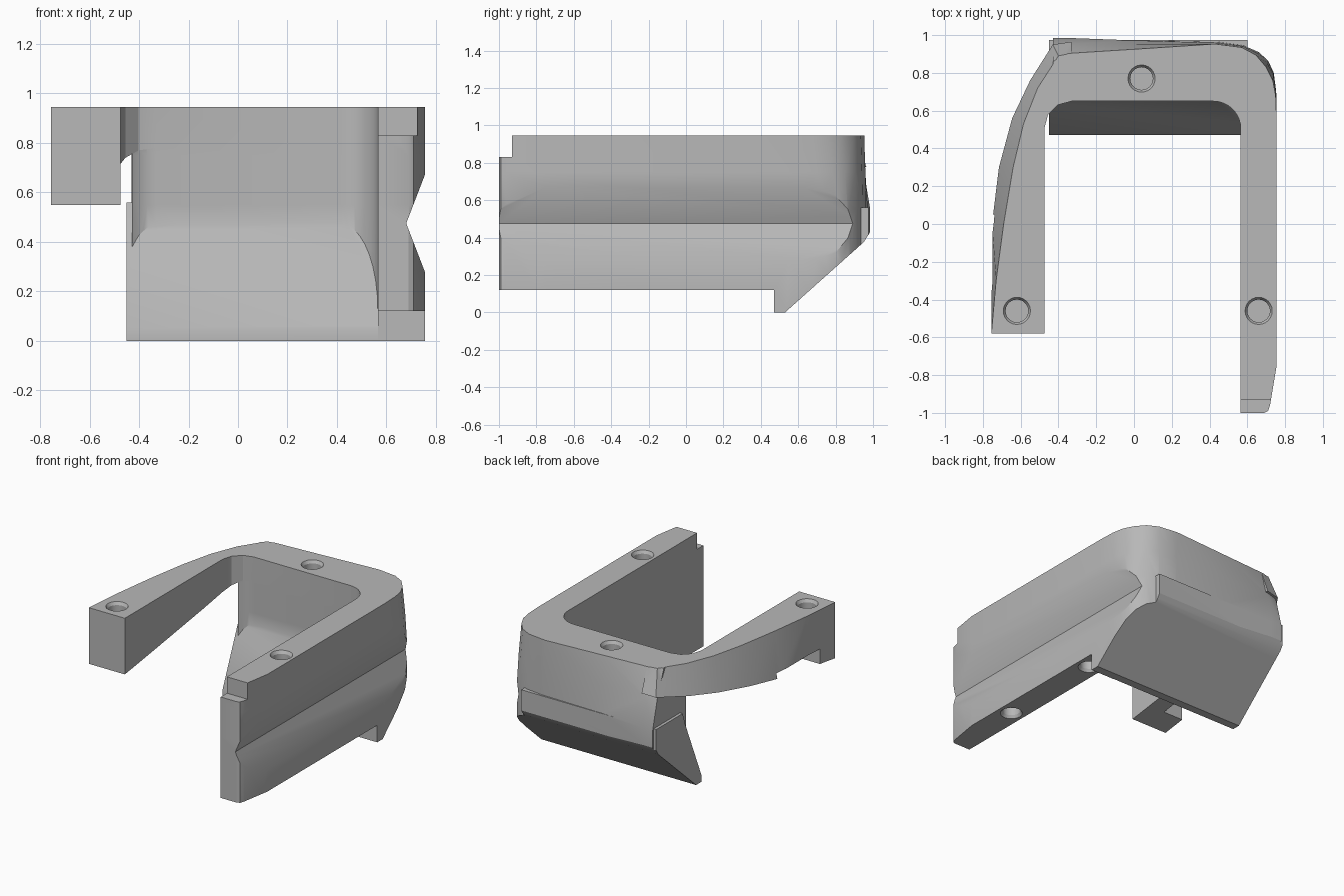
import bpy, bmesh
from math import sin, cos, radians

if "Cube" in bpy.data.objects:
    bpy.data.objects.remove(bpy.data.objects["Cube"], do_unlink=True)

grey = bpy.data.materials.new("plain_grey")
grey.use_nodes = True
grey.diffuse_color = (0.48, 0.48, 0.48, 1)
grey.node_tree.nodes["Principled BSDF"].inputs["Base Color"].default_value = grey.diffuse_color
TOP = 0.945


def loft(name, rings):
    """Skin a list of equal-length closed rings and cap both ends."""
    bm = bmesh.new()
    loops = [[bm.verts.new(p) for p in ring] for ring in rings]
    n = len(loops[0])
    for a, b in zip(loops, loops[1:]):
        for i in range(n):
            j = (i + 1) % n
            bm.faces.new((a[i], a[j], b[j], b[i]))
    bm.faces.new(loops[0][::-1])
    bm.faces.new(loops[-1])
    bmesh.ops.recalc_face_normals(bm, faces=bm.faces)
    bmesh.ops.triangulate(bm, faces=bm.faces)
    mesh = bpy.data.meshes.new(name)
    bm.to_mesh(mesh)
    bm.free()
    mesh.materials.append(grey)
    ob = bpy.data.objects.new(name, mesh)
    bpy.context.collection.objects.link(ob)
    return ob


def prism_x(name, profile, x0, x1):
    return loft(name, [[(x, y, z) for y, z in profile] for x in (x0, x1)])


def box(name, x0, x1, y0, y1, z0, z1):
    return prism_x(name, [(y0, z0), (y1, z0), (y1, z1), (y0, z1)], x0, x1)


def combine(target, other, operation):
    mod = target.modifiers.new(operation, "BOOLEAN")
    mod.operation = operation
    mod.solver = "EXACT"
    mod.object = other
    bpy.context.view_layer.objects.active = target
    bpy.ops.object.modifier_apply(modifier=mod.name)
    bpy.data.objects.remove(other, do_unlink=True)


def arc(cx, cy, r, angles):
    return [(cx + r * cos(radians(a)), cy + r * sin(radians(a))) for a in angles]


# Long arm and back wall: one footprint, with a back that changes with height
inner = (arc(-0.33, 0.505, 0.145, (133, 120, 105, 90))
         + arc(0.42, 0.505, 0.145, range(90, -1, -10)))
tip = [(0.565, -1), (0.69, -1), (0.71, -0.99), (0.72, -0.96), (0.755, -0.75), (0.755, 0.55)]
back_mid = [(0.753, 0.7), (0.74, 0.8), (0.71, 0.865), (0.66, 0.91), (0.58, 0.945),
            (0.45, 0.963), (0, 0.972), (-0.35, 0.985), (-0.43, 0.985)]
back_top = [(0.75, 0.68), (0.735, 0.76), (0.7, 0.83), (0.645, 0.895), (0.57, 0.935),
            (0.43, 0.953), (0, 0.925), (-0.35, 0.903), (-0.43, 0.86)]


def level(z, t):
    back = [(a + (c - a) * t, b + (d - b) * t) for (a, b), (c, d) in zip(back_mid, back_top)]
    return [(x, y, z) for x, y in inner + tip + back]


bracket = loft("bracket", [level(0, 0), level(0.55, 0), level(0.75, 0.4), level(TOP, 1)])

# Sloping shelf under the back wall
shelf = prism_x("shelf", [(0.472, 0), (0.472, 0.05), (0.65, 0.47), (0.68, 0.56),
                          (0.975, 0.56), (0.975, 0.3), (0.7, 0)], -0.45, 0.6)
combine(bracket, shelf, "UNION")

# Short arm: sections of inner edge, outer top edge, outer bottom edge, bottom height
bend = arc(-0.33, 0.505, 0.145, (180, 150, 120, 90))
sections = [
    ((-0.475, -0.58), (-0.755, -0.58), (-0.755, -0.58), 0.55),
    ((-0.475, -0.3), (-0.73, -0.3), (-0.755, -0.3), 0.59),
    ((-0.475, 0), (-0.69, 0), (-0.752, 0), 0.635),
    ((-0.475, 0.3), (-0.64, 0.3), (-0.715, 0.3), 0.68),
    (bend[0], (-0.585, 0.53), (-0.645, 0.56), 0.715),
    (bend[1], (-0.51, 0.72), (-0.55, 0.76), 0.74),
    (bend[2], (-0.4, 0.89), (-0.43, 0.95), 0.77),
    (bend[3], (-0.33, 0.904), (-0.33, 0.965), 0.78),
]
short_arm = loft("short_arm", [
    [(*i, z), (*i, TOP), (*t, TOP), (*b, z)] for i, t, b, z in sections])
combine(short_arm, box("channel", -0.9, -0.6, -0.41, 0.05, 0.4, 0.68), "DIFFERENCE")
combine(bracket, short_arm, "UNION")

# Cuts: sloped back, raised arm underside, tip step, side groove
combine(bracket, prism_x("slope_cut", [(0.53, 0), (0.95, 0.375), (0.985, 0.43), (1.0, 0.52),
                                       (1.3, 0.52), (1.3, -0.2), (0.53, -0.2)],
                         -1, 1), "DIFFERENCE")
combine(bracket, box("underside_cut", 0.3, 1, -1.2, 0.47, -0.2, 0.12), "DIFFERENCE")
combine(bracket, box("tip_step", 0.3, 1, -1.2, -0.93, 0.83, 1.2), "DIFFERENCE")
groove = loft("groove", [[(0.68, y, 0.475), (0.8, y, 0.787), (0.8, y, 0.163)] for y in (-1.2, 1.2)])
combine(bracket, groove, "DIFFERENCE")


# Blind screw holes with a chamfered mouth
def hole(x, y, z, d):
    rings = [[(px, py, z + h * d) for px, py in arc(x, y, r, range(0, 360, 15))]
             for r, h in ((0.072, 0.05), (0.072, 0), (0.06, -0.02), (0.06, -0.12))]
    combine(bracket, loft("hole", rings), "DIFFERENCE")


for x, y in ((-0.62, -0.46), (0.04, 0.77), (0.66, -0.46)):
    hole(x, y, TOP, 1)
for y in (-0.46, 0.33):
    hole(0.66, y, 0.12, -1)

bpy.ops.object.select_all(action="DESELECT")
bracket.select_set(True)
bpy.context.view_layer.objects.active = bracket
bpy.ops.object.shade_smooth_by_angle(angle=radians(28))
